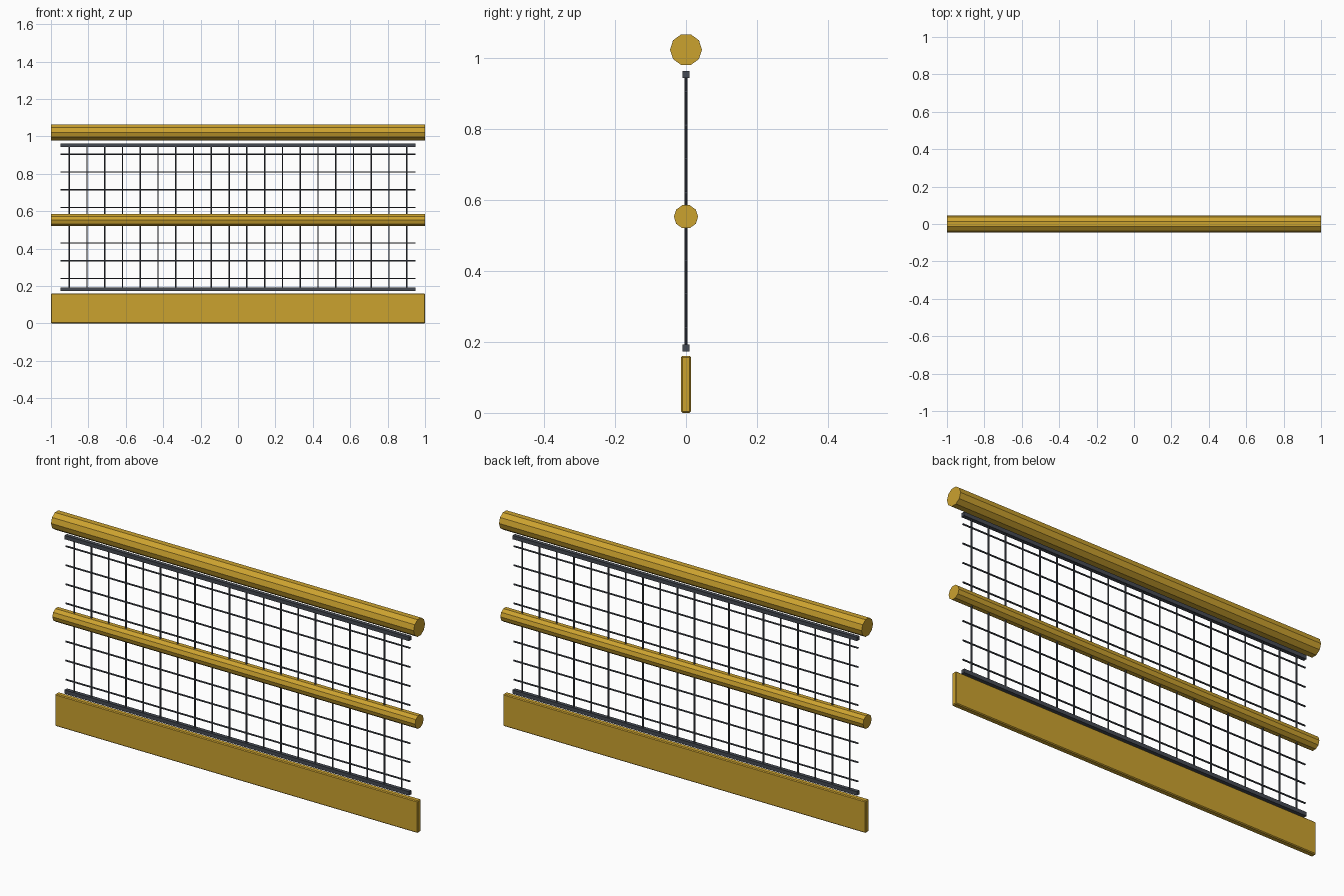
import bpy, math

cube = bpy.data.objects.get("Cube")
if cube:
    bpy.data.objects.remove(cube, do_unlink=True)


def make_material(name, rgb, roughness):
    mat = bpy.data.materials.new(name)
    mat.use_nodes = True
    mat.diffuse_color = (*rgb, 1)
    bsdf = mat.node_tree.nodes["Principled BSDF"]
    bsdf.inputs["Base Color"].default_value = (*rgb, 1)
    bsdf.inputs["Roughness"].default_value = roughness
    return mat


yellow = make_material("safety yellow", (0.6, 0.36, 0.028), 0.5)
steel = make_material("dark steel", (0.06, 0.068, 0.085), 0.5)


def finish(name, mat):
    obj = bpy.context.object
    obj.name = name
    obj.data.materials.append(mat)
    bpy.ops.object.transform_apply(location=False)
    return obj


def bar(name, size, z, mat, bevel=0):
    bpy.ops.mesh.primitive_cube_add(size=1, location=(0, 0, z))
    bpy.context.object.scale = size
    obj = finish(name, mat)
    if bevel:
        mod = obj.modifiers.new("soft edges", "BEVEL")
        mod.width = bevel
        mod.segments = 1
    return obj


def rod(name, radius, length, location, mat, sides, along_x):
    turn = (0, math.pi / 2, 0) if along_x else (0, 0, 0)
    bpy.ops.mesh.primitive_cylinder_add(vertices=sides, radius=radius, depth=length,
                                        location=location, rotation=turn)
    return finish(name, mat)


def repeat(obj, count, offset):
    mod = obj.modifiers.new("repeat", "ARRAY")
    mod.count = count
    mod.use_relative_offset = False
    mod.use_constant_offset = True
    mod.constant_offset_displace = offset


# Yellow rails and toe board
rod("top_rail", 0.045, 2, (0, 0, 1.022), yellow, 10, True)
rod("middle_rail", 0.034, 2, (0, 0, 0.552), yellow, 10, True)
bar("toe_board", (2, 0.028, 0.16), 0.082, yellow, bevel=0.004)

# Steel strips that hold the mesh
pitch = 0.095
low, high = 0.1825, 0.9525
bar("mesh_top_strip", (1.9, 0.019, 0.019), high, steel)
bar("mesh_bottom_strip", (1.9, 0.019, 0.019), low, steel)

# Wire mesh on an even pitch
upright = rod("vertical_wires", 0.004, high - low, (-9.5 * pitch, 0, (low + high) / 2),
              steel, 6, False)
repeat(upright, 20, (pitch, 0, 0))
crosswire = rod("horizontal_wires", 0.004, 1.9, (0, 0, 0.24), steel, 6, True)
repeat(crosswire, 8, (0, 0, pitch))

# Rest the board on the ground
bpy.data.objects["toe_board"].location.z = 0.08
